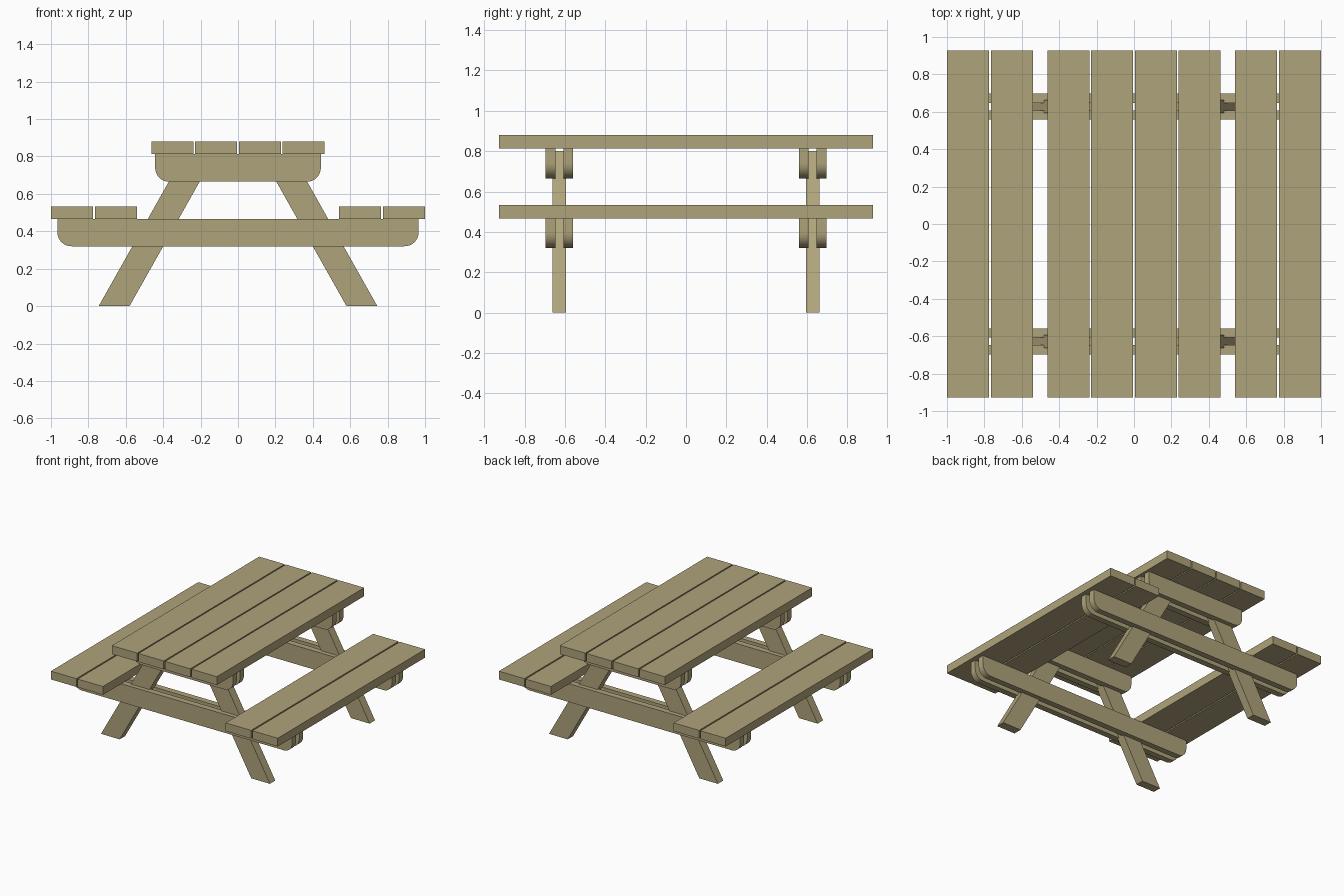
import bpy
import bmesh
import math

if "Cube" in bpy.data.objects:
    bpy.data.objects.remove(bpy.data.objects["Cube"])

wood = bpy.data.materials.new("weathered wood")
wood.diffuse_color = (0.43, 0.37, 0.20, 1)
wood.use_nodes = True
wood.node_tree.nodes["Principled BSDF"].inputs["Base Color"].default_value = wood.diffuse_color


def extrude_profile(name, profile, y0, y1):
    """Prism from an x-z outline, extruded along y."""
    bm = bmesh.new()
    face = bm.faces.new([bm.verts.new((x, y0, z)) for x, z in profile])
    new = bmesh.ops.extrude_face_region(bm, geom=[face])["geom"]
    verts = [g for g in new if isinstance(g, bmesh.types.BMVert)]
    bmesh.ops.translate(bm, verts=verts, vec=(0, y1 - y0, 0))
    bmesh.ops.recalc_face_normals(bm, faces=bm.faces)
    mesh = bpy.data.meshes.new(name)
    bm.to_mesh(mesh)
    bm.free()
    mesh.materials.append(wood)
    obj = bpy.data.objects.new(name, mesh)
    bpy.context.collection.objects.link(obj)
    return obj


def plank(name, x, z0, z1):
    w = 0.112
    extrude_profile(name, [(x - w, z0), (x + w, z0), (x + w, z1), (x - w, z1)],
                    -0.928, 0.928)


def beam(name, half, z0, z1, y):
    """Cross beam with rounded lower corners."""
    r, n = 0.075, 8
    arc = [(half - r + r * math.cos(a), z0 + r - r * math.sin(a))
           for a in (i * math.pi / 2 / n for i in range(n + 1))]
    pts = [(half, z1)] + arc
    pts += [(-x, z) for x, z in reversed(pts)]
    obj = extrude_profile(name, pts, y - 0.0245, y + 0.0245)
    # smooth the rounded corners, keep the other edges sharp
    obj.data.shade_smooth()
    obj.data.set_sharp_from_angle(angle=math.radians(30))


# Table top and bench planks
for s in (-1, 1):
    for x in (0.117, 0.351):
        plank("table_plank", s * x, 0.813, 0.88)
    for x in (0.653, 0.888):
        plank("bench_plank", s * x, 0.467, 0.533)

# Two end frames: paired beams clamped around splayed legs
for end in (-1, 1):
    yc = end * 0.628
    for side in (-1, 1):
        beam("table_beam", 0.443, 0.665, 0.813, yc + side * 0.0445)
        beam("bench_beam", 0.966, 0.32, 0.467, yc + side * 0.0445)
        leg = [(0.745, 0), (0.58, 0), (0.129, 0.80), (0.294, 0.80)]
        extrude_profile("leg", [(side * x, z) for x, z in leg],
                        yc - 0.034, yc + 0.034)
